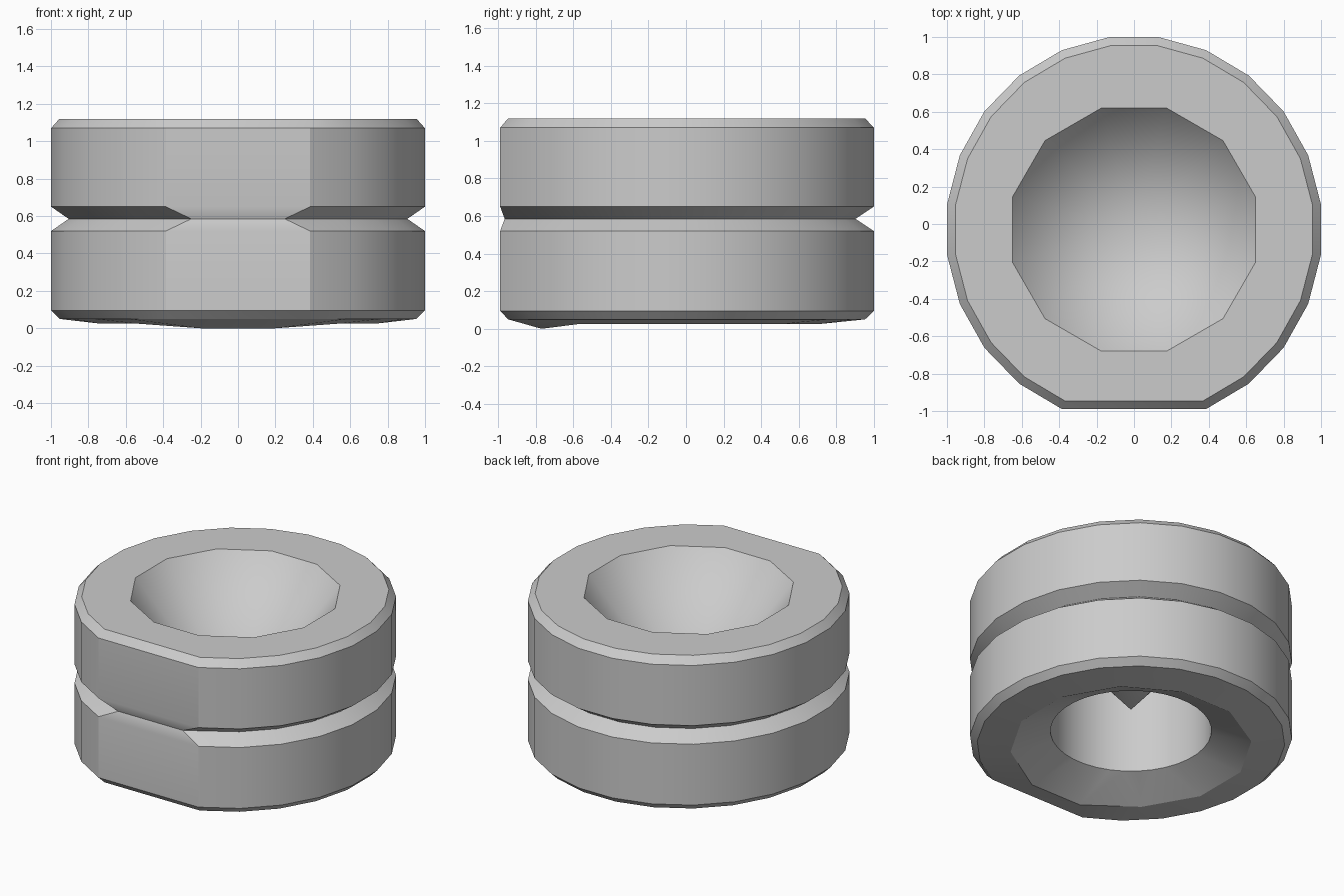
import bpy, bmesh, math

cube = bpy.data.objects.get("Cube")
if cube:
    bpy.data.objects.remove(cube)

CY = -0.03       # axis of the round shape, set forward of the middle
bm = bmesh.new()


def make_loop(points):
    """Closed loop of edges through the points."""
    verts = [bm.verts.new(p) for p in points]
    return [bm.edges.new((v, verts[i - 1])) for i, v in enumerate(verts)]


def outer_loop(radius, z, front=None):
    """24-sided outline whose two front corners are cut off to leave a flat."""
    pts = []
    for i in range(22):
        a = math.radians(-67.5 + 15 * i + (0 if i < 22 else 15))
        pts.append([radius * math.cos(a), CY + 1.03 * radius * math.sin(a), z])
    # the run starts right of the flat and ends left of it
    pts = pts[:22]
    if front:
        x, y = front
        for p, side in ((pts[0], 1), (pts[-1], -1)):
            p[0], p[1] = side * x, y
    return make_loop(pts)


def round_points(radius, z, sides):
    step = 2 * math.pi / sides
    return [[radius * math.cos((i + 0.5) * step),
             CY + radius * math.sin((i + 0.5) * step), z] for i in range(sides)]


def bridge(a, b):
    bmesh.ops.bridge_loops(bm, edges=a + b)


def fan(loop, z):
    """Close a loop with a cone running to a point on the axis."""
    tip = bm.verts.new((0, CY, z))
    for e in loop:
        bm.faces.new((e.verts[0], e.verts[1], tip))


# Outer wall with chamfered rims and a V groove that fades out at the flat
wall = [
    outer_loop(0.963, 1.12),
    outer_loop(1.008, 1.07),
    outer_loop(1.008, 0.65),
    outer_loop(0.913, 0.585, front=(0.25, -0.965)),
    outer_loop(1.008, 0.52),
    outer_loop(1.008, 0.095),
    outer_loop(0.963, 0.05),
]
for upper, lower in zip(wall, wall[1:]):
    bridge(upper, lower)

# Top face and conical bowl
bowl_rim = make_loop(round_points(0.673, 1.12, 12))
bridge(wall[0], bowl_rim)
fan(bowl_rim, 0.31)

# Underside, lowest at the front pair of corners
under = round_points(0.765, 0.025, 12)
for p in under:
    if p[1] < -0.74:
        p[2] = 0.0
under_ring = make_loop(under)
bridge(wall[-1], under_ring)

# Flared mouth, round bore and the tip of the bowl showing inside it
mouth = make_loop(round_points(0.51, 0.14, 36))
bridge(under_ring, mouth)
bore_top = make_loop(round_points(0.51, 0.895, 36))
bridge(mouth, bore_top)
fan(bore_top, 0.295)

bmesh.ops.recalc_face_normals(bm, faces=bm.faces)
mesh = bpy.data.meshes.new("grooved_ring")
bm.to_mesh(mesh)
bm.free()
ring = bpy.data.objects.new("grooved_ring", mesh)
bpy.context.collection.objects.link(ring)

# Plain grey material
grey = bpy.data.materials.new("light_grey")
grey.use_nodes = True
color = (0.6, 0.6, 0.6, 1)
grey.diffuse_color = color
grey.node_tree.nodes["Principled BSDF"].inputs["Base Color"].default_value = color
mesh.materials.append(grey)

bpy.ops.object.select_all(action="DESELECT")
ring.select_set(True)
bpy.context.view_layer.objects.active = ring
bpy.ops.object.shade_smooth_by_angle(angle=math.radians(29))
